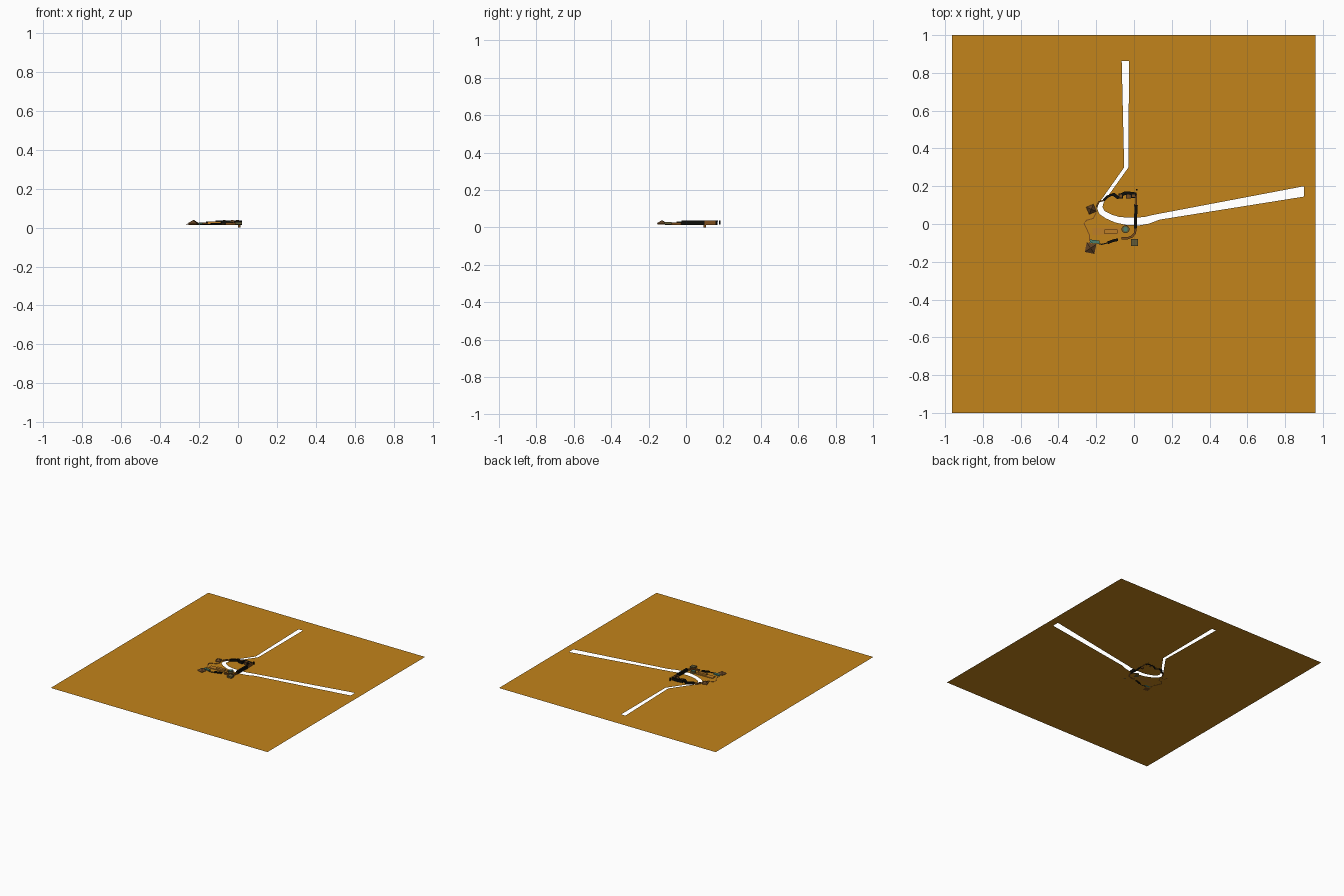
import bpy, bmesh, math
from mathutils import Vector

if "Cube" in bpy.data.objects:
    bpy.data.objects.remove(bpy.data.objects["Cube"])

G = 0.0148  # ground level


def mat(name, r, g, b):
    m = bpy.data.materials.new(name)
    m.diffuse_color = (r, g, b, 1)
    m.use_nodes = True
    m.node_tree.nodes["Principled BSDF"].inputs["Base Color"].default_value = m.diffuse_color
    return m


OCHRE = mat("ochre earth", 0.54, 0.228, 0.011)
BLACK = mat("black wall", 0.004, 0.004, 0.003)
BROWN = mat("brown timber", 0.20, 0.075, 0.012)
DARK = mat("dark brown roof", 0.12, 0.055, 0.018)
TAN = mat("tan floor", 0.52, 0.21, 0.02)
OLIVE = mat("olive stone", 0.12, 0.10, 0.035)
TEAL = mat("teal roof", 0.07, 0.22, 0.16)


def make(name, bm, m, recalc=True):
    if recalc:
        bmesh.ops.recalc_face_normals(bm, faces=bm.faces[:])
    me = bpy.data.meshes.new(name)
    bm.to_mesh(me)
    bm.free()
    me.materials.append(m)
    ob = bpy.data.objects.new(name, me)
    bpy.context.collection.objects.link(ob)
    return ob


def wall(name, pts, width, z0, z1, m):
    """Mitred wall of constant width along a path."""
    bm = bmesh.new()
    P = [Vector(p) for p in pts]
    rings = []
    for i, p in enumerate(P):
        d = (P[min(i + 1, len(P) - 1)] - P[max(i - 1, 0)]).normalized()
        n = Vector((-d.y, d.x)) * width / 2
        rings.append([bm.verts.new((q.x, q.y, z)) for q, z in
                      ((p + n, z0), (p - n, z0), (p - n, z1), (p + n, z1))])
    for r, s in zip(rings, rings[1:]):
        for i in range(4):
            j = (i + 1) % 4
            bm.faces.new((r[i], r[j], s[j], s[i]))
    bm.faces.new(rings[0])
    bm.faces.new(rings[-1])
    return make(name, bm, m)


def block(name, x, y, sx, sy, z0, z1, m, rot=0, top=1.0, sides=4):
    """Prism or, with a small top, a pyramid."""
    bm = bmesh.new()
    k = math.sqrt(0.5) if sides == 4 else 0.5
    rings = []
    for z, f in ((z0, 1), (z1, top)):
        ring = []
        for i in range(sides):
            a = math.tau * (i + 0.5) / sides
            px, py = math.cos(a) * k * sx * f, math.sin(a) * k * sy * f
            c, s = math.cos(rot), math.sin(rot)
            ring.append(bm.verts.new((x + c * px - s * py, y + s * px + c * py, z)))
        rings.append(ring)
    for i in range(sides):
        j = (i + 1) % sides
        bm.faces.new((rings[0][i], rings[0][j], rings[1][j], rings[1][i]))
    bm.faces.new(rings[0])
    bm.faces.new(rings[1])
    return make(name, bm, m)


# ground sheet with the winding channel cut out of it
outer = [(-.065, .862), (-.052, .30), (-.165, .14), (-.188, .11), (-.195, .08), (-.183, .052),
         (-.15, .03), (-.10, .008), (-.04, -.005), (.03, -.007), (.08, .002), (.135, .023), (.90, .145)]
inner = [(-.027, .862), (-.029, .30), (-.145, .138), (-.160, .115), (-.167, .09), (-.157, .07),
         (-.12, .05), (-.08, .038), (-.035, .034), (.02, .034), (.06, .038), (.10, .048), (.90, .20)]
bm = bmesh.new()
edges = []
for loop in ([(-.964, -1), (.962, -1), (.962, 1), (-.964, 1)], outer + inner[::-1]):
    vs = [bm.verts.new((x, y, G)) for x, y in loop]
    edges += [bm.edges.new((vs[i - 1], vs[i])) for i in range(len(vs))]
bmesh.ops.triangle_fill(bm, use_beauty=True, use_dissolve=False, edges=edges, normal=(0, 0, 1))
for f in bm.faces:
    f.normal_update()
    if f.normal.z < 0:
        f.normal_flip()
make("ground", bm, OCHRE, recalc=False)

# black fortress walls with raised parapets
north = [(-.16, .125), (-.14, .145), (-.11, .158), (-.085, .14), (-.07, .152), (-.05, .162),
         (-.02, .162), (.012, .158)]
wall("north_wall", north, .013, G - .001, .031, BLACK)
wall("north_parapet", north[2:], .018, .031, .037, BLACK)
wall("northeast_wall", [(.012, .158), (.012, .10)], .008, G - .001, .037, BROWN)
wall("east_wall", [(.012, .10), (.009, .05), (.008, -.025)], .016, G - .001, .037, BLACK)
wall("south_wall", [(-.085, -.083), (-.11, -.088), (-.14, -.1)], .014, G - .001, .024, BLACK)
wall("southwest_wall", [(-.14, -.1), (-.17, -.108), (-.20, -.10)], .006, G - .001, .018, BLACK)

# brown curved and western walls
wall("southeast_wall", [(.008, -.025), (.005, -.048), (-.01, -.066), (-.035, -.076), (-.065, -.076)],
     .012, G - .001, .026, BROWN)
wall("west_wall", [(-.235, -.09), (-.235, -.06), (-.265, .005), (-.25, .02), (-.215, .03), (-.2, .06)],
     .005, G - .001, .017, BROWN)
wall("northwest_wall", [(-.20, .09), (-.185, .118), (-.16, .125)], .008, G - .001, .026, BROWN)

# corner towers along the black wall
for i, (x, y) in enumerate([(-.03, .148), (-.003, .15), (-.07, .148)]):
    block(f"wall_tower_{i}", x, y, .026, .026, G, .037, DARK if i == 0 else BLACK)
    block(f"tower_cap_{i}", x, y, .014, .014, .037, .0385, BROWN)
block("northeast_post", .015, .181, .007, .008, G, .037, BLACK)

# huts with pyramid roofs
for i, (x, y, s, r) in enumerate([(-.23, -.128, .052, -.2), (-.226, .078, .042, .4)]):
    block(f"hut_body_{i}", x, y, s * .8, s * .8, G, .021, BROWN, r)
    block(f"hut_roof_{i}", x, y, s, s, .021, .038, DARK, r, .05)

# inner platform, stone tower, round tower and teal-roofed hall
block("platform", -.145, -.038, .15, .036, G, .020, TAN, .03)
block("long_house", -.122, -.04, .07, .022, .020, .031, TAN, .03)
block("stone_tower", .003, -.097, .037, .037, G, .028, OLIVE)
block("round_tower", -.045, -.028, .042, .042, G, .029, OLIVE, sides=12)
block("round_tower_roof", -.045, -.028, .024, .024, .029, .032, TEAL, sides=12)
block("hall", -.208, -.094, .052, .018, G, .024, TEAL, -.1)

# post reaching below the ground
block("gate_post", .006, .10, .014, .014, 0, .030, BROWN)
